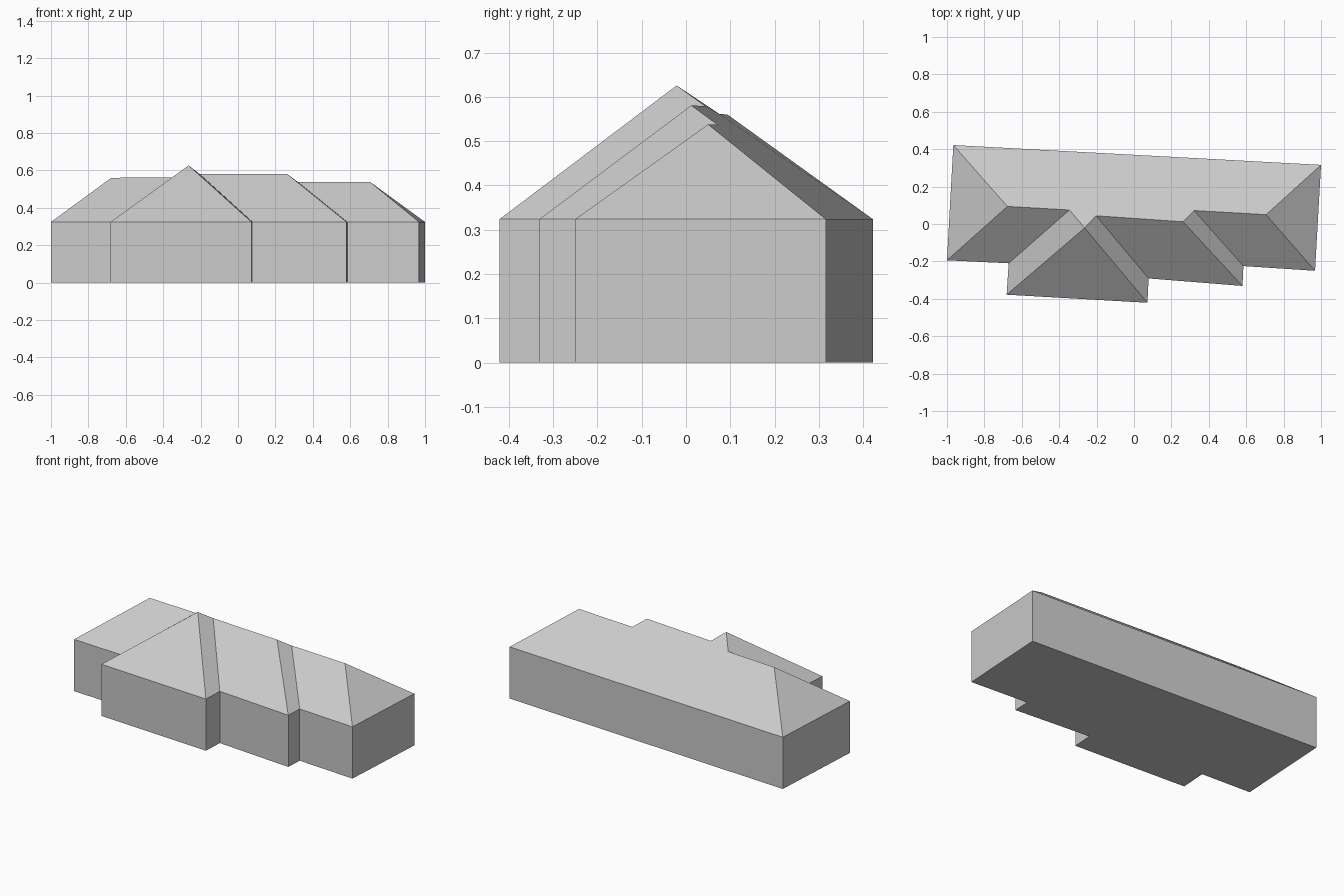
import bpy
import bmesh

default = bpy.data.objects.get("Cube")
if default:
    bpy.data.objects.remove(default, do_unlink=True)

EAVE = 0.324

# One plain grey for the whole building
grey = bpy.data.materials.new("plain_grey")
grey.use_nodes = True
colour = (0.6, 0.6, 0.6, 1)
grey.diffuse_color = colour
grey.node_tree.nodes["Principled BSDF"].inputs["Base Color"].default_value = colour

# Stepped footprint, anticlockwise from the back corner on the -x side
footprint = [(-.966, .422), (-1, -.194), (-.67, -.21), (-.681, -.378), (.072, -.421),
             (.078, -.291), (.58, -.331), (.585, -.225), (.968, -.25), (1, .316)]

# Ridge line from -x to +x, with the valley ends and the central peak
ridge = [(-.677, .094, .56), (-.345, .075, .562), (-.264, -.021, .626), (-.203, .044, .579),
         (.262, .012, .581), (.321, .072, .537), (.706, .05, .538)]

# Ridge points reached by the slope above each front and side eave
slopes = [[0], [1, 0], [2, 1], [2], [3, 2], [4, 3], [5, 4], [6, 5], [6]]


def finish(bm, name):
    mesh = bpy.data.meshes.new(name)
    bm.to_mesh(mesh)
    bm.free()
    mesh.materials.append(grey)
    obj = bpy.data.objects.new(name, mesh)
    bpy.context.collection.objects.link(obj)
    return obj


def ring(bm, z):
    return [bm.verts.new((x, y, z)) for x, y in footprint]


def build_walls():
    bm = bmesh.new()
    low, high = ring(bm, 0), ring(bm, EAVE)
    for i in range(len(low)):
        j = (i + 1) % len(low)
        bm.faces.new((low[i], low[j], high[j], high[i]))
    bm.faces.new(low[::-1])  # floor
    return finish(bm, "walls")


def build_roof():
    bm = bmesh.new()
    eaves = ring(bm, EAVE)
    tops = [bm.verts.new(p) for p in ridge]
    for i, ends in enumerate(slopes):
        bm.faces.new([eaves[i], eaves[i + 1]] + [tops[k] for k in ends])
    bm.faces.new([eaves[-1], eaves[0]] + tops)  # long back slope
    return finish(bm, "hipped_roof")


build_walls()
build_roof()
